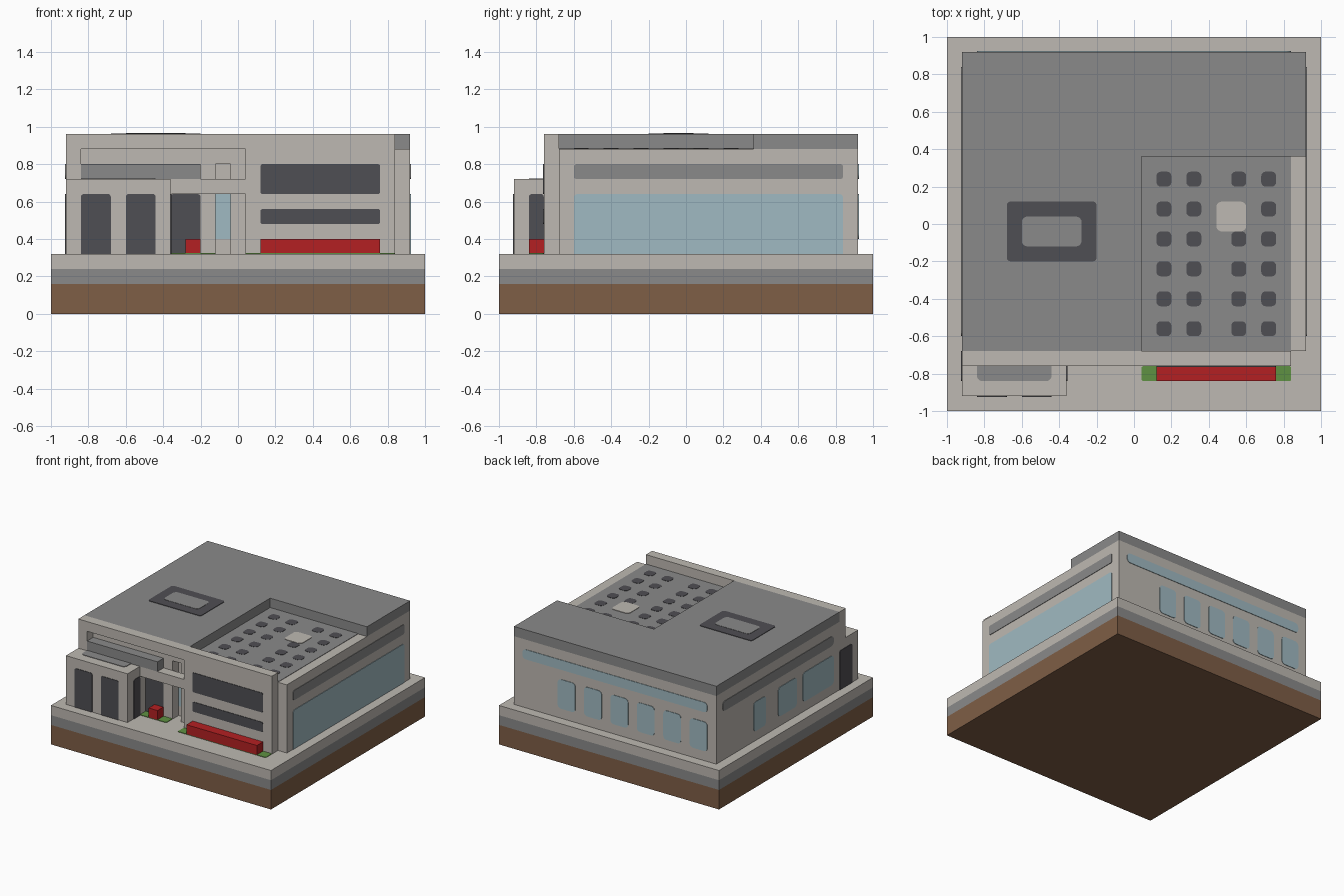
import bpy, bmesh, math
from mathutils import Vector

if "Cube" in bpy.data.objects:
    bpy.data.objects.remove(bpy.data.objects["Cube"])


def material(name, hexcode):
    srgb = [int(hexcode[i:i + 2], 16) / 255 for i in (0, 2, 4)]
    col = [c / 12.92 if c < 0.04 else ((c + 0.055) / 1.055) ** 2.4 for c in srgb] + [1]
    m = bpy.data.materials.new(name)
    m.use_nodes = True
    m.diffuse_color = col
    m.node_tree.nodes["Principled BSDF"].inputs["Base Color"].default_value = col
    return m


CONCRETE = material("pale_concrete", "beb9b2")
GREY = material("mid_grey", "8a8a8a")
DARK = material("charcoal", "4f4e53")
GLASS = material("pale_blue_glass", "a0bac2")
RED = material("red", "b42022")
GREEN = material("grass_green", "5f9142")
BROWN = material("earth_brown", "7f5e46")


def finish(name, bm, mat):
    bmesh.ops.recalc_face_normals(bm, faces=bm.faces)
    mesh = bpy.data.meshes.new(name)
    bm.to_mesh(mesh)
    bm.free()
    mesh.materials.append(mat)
    obj = bpy.data.objects.new(name, mesh)
    bpy.context.collection.objects.link(obj)
    return obj


def prism(name, mat, points, push):
    """Extrude a flat outline along a vector."""
    bm = bmesh.new()
    face = bm.faces.new([bm.verts.new(p) for p in points])
    ext = bmesh.ops.extrude_face_region(bm, geom=[face])["geom"]
    bmesh.ops.translate(bm, vec=push, verts=[v for v in ext if isinstance(v, bmesh.types.BMVert)])
    return finish(name, bm, mat)


def box(name, mat, x, y, z):
    outline = [(x[0], y[0], z[0]), (x[1], y[0], z[0]), (x[1], y[1], z[0]), (x[0], y[1], z[0])]
    return prism(name, mat, outline, Vector((0, 0, z[1] - z[0])))


def cut(target, *ranges):
    """Carve a box out of the target."""
    cutter = box("cutter", CONCRETE, *ranges)
    cutter.hide_render = True
    mod = target.modifiers.new("opening", "BOOLEAN")
    mod.operation, mod.solver, mod.object = "DIFFERENCE", "EXACT", cutter
    bpy.context.view_layer.objects.active = target
    bpy.ops.object.modifier_apply(modifier=mod.name)
    bpy.data.objects.remove(cutter)


# Each facing gives the map from panel coordinates to space, and the outward normal
FACING = {
    "front": (lambda u, v, d: (u, d, v), (0, -1, 0)),
    "back": (lambda u, v, d: (u, d, v), (0, 1, 0)),
    "east": (lambda u, v, d: (d, u, v), (1, 0, 0)),
    "west": (lambda u, v, d: (d, u, v), (-1, 0, 0)),
    "top": (lambda u, v, d: (u, v, d), (0, 0, 1)),
}


def panel(name, mat, facing, depth, u, v, r=0.02, low_r=None, thick=0.004):
    """Thin rounded plate lying on a wall, roof or floor."""
    low_r = r if low_r is None else low_r
    place, normal = FACING[facing]
    pts = []
    corners = [(u[0], v[0], 1, 1, low_r), (u[1], v[0], -1, 1, low_r),
               (u[1], v[1], -1, -1, r), (u[0], v[1], 1, -1, r)]
    for k, (cu, cv, su, sv, rad) in enumerate(corners):
        if rad == 0:
            pts.append(place(cu, cv, depth))
            continue
        for i in range(5):
            a = math.pi * (1 + k / 2 + i / 8)
            pts.append(place(cu + su * rad + rad * math.cos(a),
                             cv + sv * rad + rad * math.sin(a), depth))
    return prism(name, mat, pts, Vector(normal) * thick)


# Layered ground
box("earth_layer", BROWN, (-1, 1), (-1, 1), (0, 0.16))
box("stone_layer", GREY, (-1, 1), (-1, 1), (0.16, 0.24))
box("pavement", CONCRETE, (-1, 1), (-1, 1), (0.24, 0.32))

# Main volume with the entrance niche
walls = box("main_walls", CONCRETE, (-0.92, 0.92), (-0.68, 0.92), (0.32, 0.88))
cut(walls, (-0.12, -0.04), (-0.8, -0.6), (0.32, 0.8))
panel("niche_glass", GLASS, "front", -0.6, (-0.12, -0.04), (0.4, 0.64), 0)

# L-shaped roof slab and the lower terrace
roof = [(-0.92, -0.68), (0.04, -0.68), (0.04, 0.36), (0.92, 0.36), (0.92, 0.92), (-0.92, 0.92)]
prism("roof_slab", GREY, [(x, y, 0.88) for x, y in roof], Vector((0, 0, 0.08)))
panel("terrace_floor", GREY, "top", 0.88, (0.04, 0.84), (-0.68, 0.36), 0, thick=0.003)
for x in (0.16, 0.32, 0.56, 0.72):
    for row in range(6):
        y = 0.24 - 0.16 * row
        if not (x == 0.56 and row == 1):
            panel("terrace_vent", DARK, "top", 0.88, (x - 0.04, x + 0.04), (y - 0.04, y + 0.04), 0.024, thick=0.005)
panel("terrace_hatch", CONCRETE, "top", 0.88, (0.44, 0.6), (-0.04, 0.12), 0.03, thick=0.007)
panel("skylight_frame", DARK, "top", 0.96, (-0.68, -0.2), (-0.2, 0.12))
panel("skylight_centre", GREY, "top", 0.96, (-0.6, -0.28), (-0.12, 0.04), 0.03, thick=0.006)

# Front screen wall, with an upper slot and an entrance opening
screen = box("front_wall", CONCRETE, (-0.92, 0.84), (-0.76, -0.68), (0.32, 0.96))
cut(screen, (-0.84, 0.04), (-0.8, -0.6), (0.72, 0.88))
cut(screen, (-0.36, 0.04), (-0.8, -0.6), (0.3, 0.64))
box("sign_beam", GREY, (-0.84, -0.2), (-0.76, -0.68), (0.72, 0.8))
panel("front_upper_window", DARK, "front", -0.76, (0.12, 0.76), (0.64, 0.8), 0.012)
panel("front_lower_window", DARK, "front", -0.76, (0.12, 0.76), (0.48, 0.56), 0.012)
panel("entrance_door", DARK, "front", -0.68, (-0.36, -0.2), (0.32, 0.64), 0.015, 0)

# Projecting front annex
box("annex", CONCRETE, (-0.92, -0.36), (-0.92, -0.76), (0.32, 0.72))
panel("annex_roof_panel", GREY, "top", 0.72, (-0.84, -0.44), (-0.84, -0.76), 0, 0.03)
for x in (-0.84, -0.6):
    panel("annex_window", DARK, "front", -0.92, (x, x + 0.16), (0.32, 0.64), 0.015, 0)
panel("annex_east_window", DARK, "east", -0.36, (-0.84, -0.76), (0.32, 0.64), 0.015, 0)
panel("annex_west_window", DARK, "west", -0.92, (-0.84, -0.68), (0.32, 0.64), 0.015, 0)

# Red planters on grass strips
for x0, x1, y0 in ((0.12, 0.76, -0.84), (-0.28, -0.2, -0.76)):
    panel("grass_strip", GREEN, "top", 0.32, (x0 - 0.08, x1 + 0.08), (y0, y0 + 0.08), 0.01)
    box("red_planter", RED, (x0, x1), (y0, y0 + 0.08), (0.32, 0.4))

# East side
panel("east_glazing", GLASS, "east", 0.92, (-0.6, 0.84), (0.32, 0.64), 0.02, 0)
panel("east_stripe", GREY, "east", 0.92, (-0.6, 0.84), (0.72, 0.8), 0.015)

# Back
panel("back_stripe", GLASS, "back", 0.92, (-0.84, 0.84), (0.72, 0.8), 0.03)
for k in range(6):
    x = -0.84 + 0.24 * k
    panel("back_window", GLASS, "back", 0.92, (x, x + 0.16), (0.4, 0.64), 0.03)

# West side
panel("west_stripe", GREY, "west", -0.92, (-0.6, 0.84), (0.72, 0.8), 0.03)
for y0, y1 in ((0.28, 0.44), (-0.12, 0.12), (-0.6, -0.2)):
    panel("west_window", GLASS, "west", -0.92, (y0, y1), (0.4, 0.64), 0.03)
